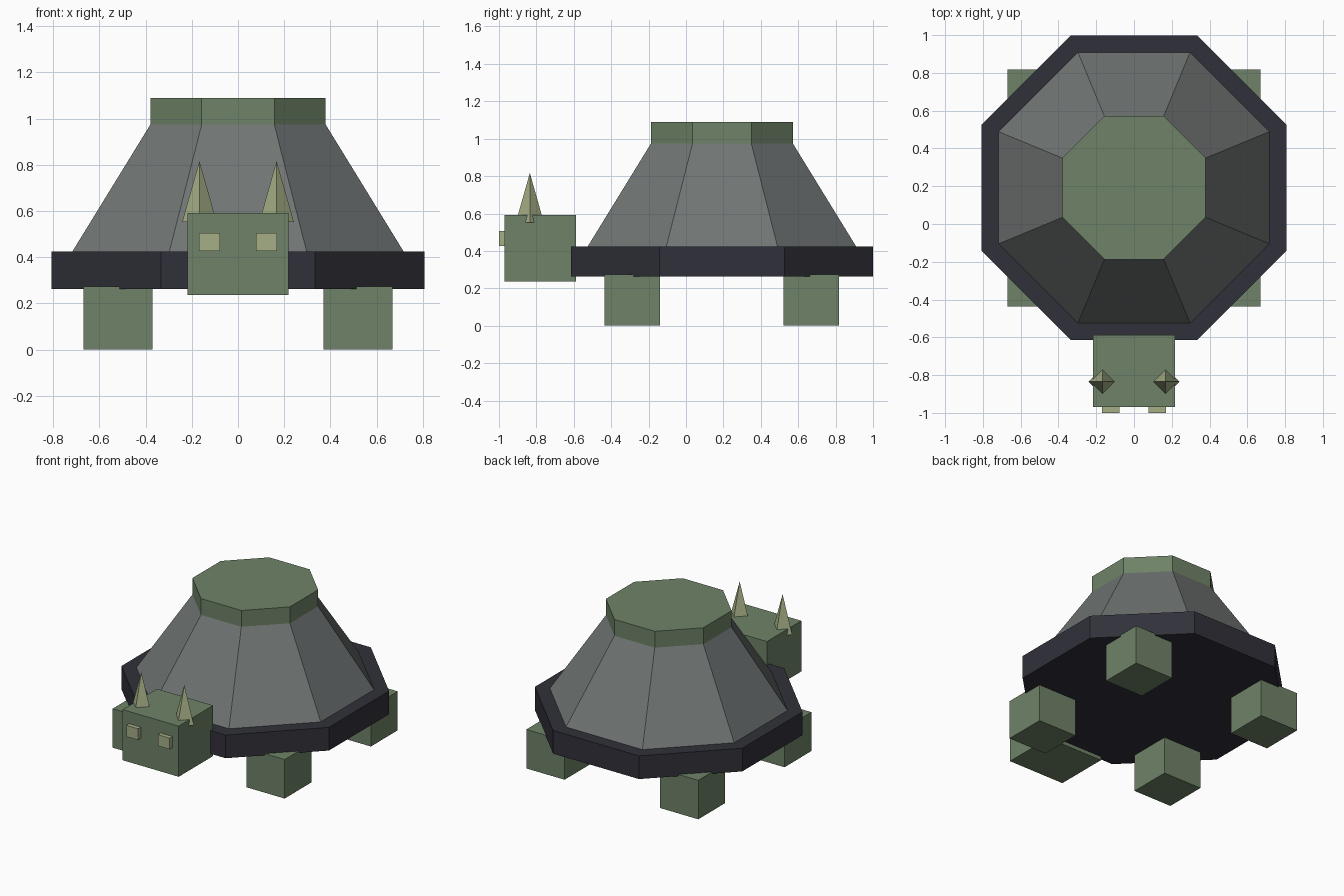
import bpy
from math import cos, pi
from mathutils import Matrix

cube = bpy.data.objects.get("Cube")
if cube:
    bpy.data.objects.remove(cube, do_unlink=True)


def material(name, rgb):
    m = bpy.data.materials.new(name)
    m.use_nodes = True
    m.diffuse_color = (*rgb, 1)
    m.node_tree.nodes["Principled BSDF"].inputs["Base Color"].default_value = (*rgb, 1)
    return m


green = material("moss green", (0.157, 0.226, 0.136))
grey = material("shell grey", (0.162, 0.178, 0.174))
dark = material("dark slate", (0.030, 0.030, 0.042))
pale = material("pale olive", (0.376, 0.429, 0.242))


def finish(name, mat):
    obj = bpy.context.object
    obj.name = obj.data.name = name
    obj.data.materials.append(mat)
    return obj


def box(name, mat, low, high):
    centre = [(a + b) / 2 for a, b in zip(low, high)]
    size = [b - a for a, b in zip(low, high)]
    bpy.ops.mesh.primitive_cube_add(size=1, location=centre)
    obj = finish(name, mat)
    obj.data.transform(Matrix.Diagonal((*size, 1)))
    return obj


def octagon(name, mat, flat_low, flat_high, z_low, z_high):
    """Eight-sided frustum given by its half-widths across flats."""
    k = cos(pi / 8)
    bpy.ops.mesh.primitive_cone_add(
        vertices=8, radius1=flat_low / k, radius2=flat_high / k,
        depth=z_high - z_low, location=(0, 0.192, (z_low + z_high) / 2))
    obj = finish(name, mat)
    obj.data.transform(Matrix.Rotation(pi / 8, 4, "Z"))
    return obj


# Shell: rim, sloping dome and cap
octagon("shell_rim", dark, 0.807, 0.807, 0.262, 0.425)
octagon("shell_dome", grey, 0.717, 0.379, 0.425, 0.975)
octagon("shell_cap", green, 0.379, 0.379, 0.975, 1.09)

# Head
box("head", green, (-0.218, -0.97, 0.236), (0.218, -0.588, 0.592))

for side, s in (("left", 1), ("right", -1)):
    # Legs
    for end, y in (("front", -0.288), ("back", 0.67)):
        x = s * 0.52
        box(f"{end}_{side}_leg", green,
            (x - 0.149, y - 0.149, 0), (x + 0.149, y + 0.149, 0.274))
    # Eyes
    x = s * 0.123
    box(f"{side}_eye", pale, (x - 0.046, -1, 0.427), (x + 0.046, -0.96, 0.506))
    # Four-sided horns, turned corner-forward
    bpy.ops.mesh.primitive_cone_add(
        vertices=4, radius1=0.075, radius2=0, depth=0.265,
        location=(s * 0.167, -0.835, 0.6845))
    finish(f"{side}_horn", pale)
